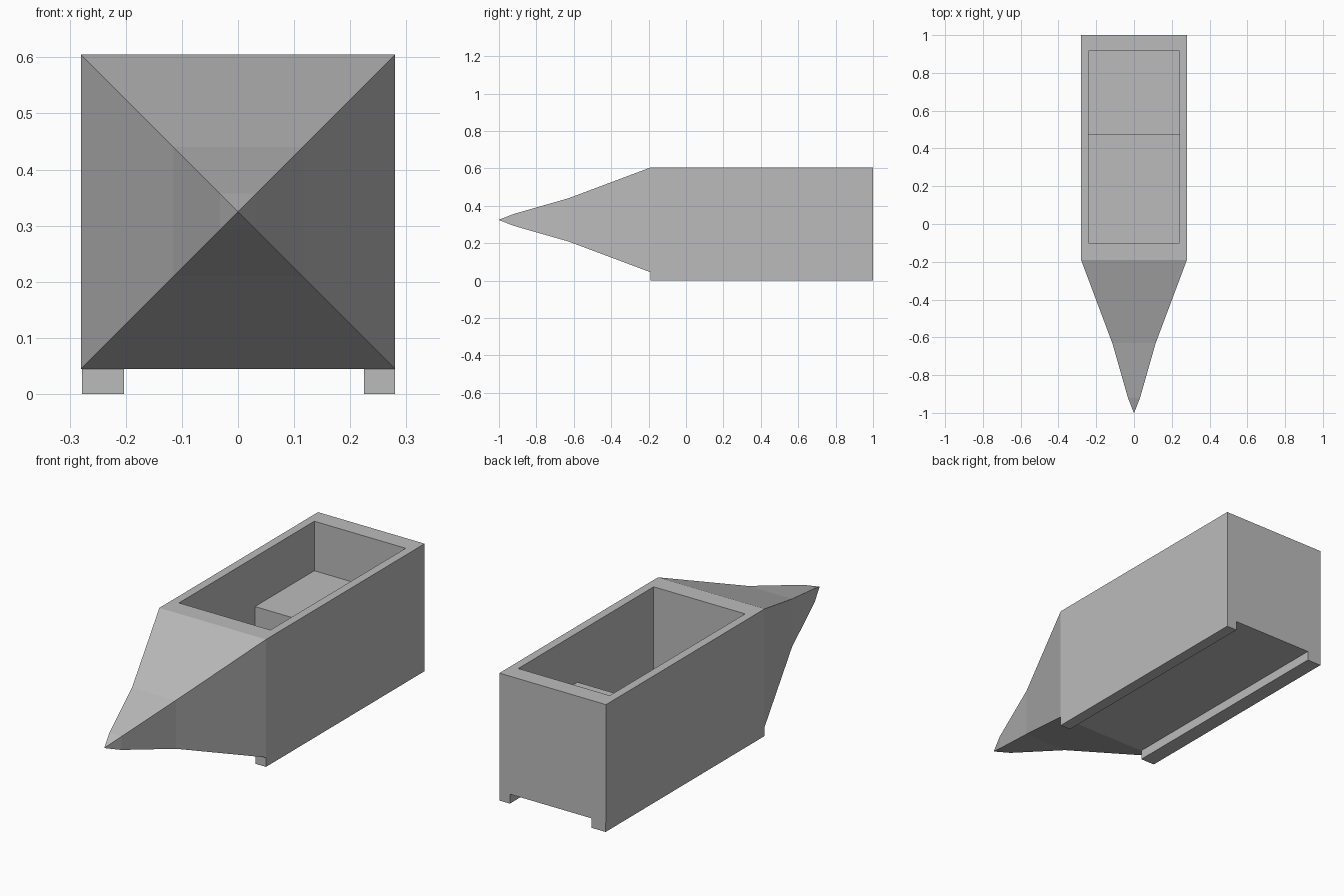
import bpy, bmesh

cube = bpy.data.objects.get("Cube")
if cube:
    bpy.data.objects.remove(cube, do_unlink=True)

GREY = (0.5, 0.5, 0.5, 1.0)
grey = bpy.data.materials.new("plain_grey")
grey.use_nodes = True
grey.diffuse_color = GREY
grey.node_tree.nodes["Principled BSDF"].inputs["Base Color"].default_value = GREY

HALF = 0.28                  # half width of the hull
BOTTOM, TOP = 0.045, 0.605   # hull underside and rim
FRONT, BACK = -0.19, 1.0     # straight part of the hull
MID = (BOTTOM + TOP) / 2


def loft(name, rings, cap_start=True, cap_end=True):
    """Join four-cornered rings into one flat-shaded object."""
    bm = bmesh.new()
    loops = [[bm.verts.new(p) for p in ring] for ring in rings]
    for a, b in zip(loops, loops[1:]):
        for i in range(4):
            j = (i + 1) % 4
            bm.faces.new((a[i], a[j], b[j], b[i]))
    if cap_start:
        bm.faces.new(loops[0][::-1])
    if cap_end:
        bm.faces.new(loops[-1])
    bmesh.ops.recalc_face_normals(bm, faces=bm.faces)
    mesh = bpy.data.meshes.new(name)
    bm.to_mesh(mesh)
    bm.free()
    mesh.materials.append(grey)
    obj = bpy.data.objects.new(name, mesh)
    bpy.context.collection.objects.link(obj)
    return obj


def level(x0, x1, y0, y1, z):
    """Horizontal rectangle."""
    return [(x0, y0, z), (x1, y0, z), (x1, y1, z), (x0, y1, z)]


def upright(half, y):
    """Upright square across the nose."""
    return [(sx * half, y, MID + sz * half)
            for sx, sz in ((-1, -1), (1, -1), (1, 1), (-1, 1))]


def box(name, x0, x1, y0, y1, z0, z1):
    return loft(name, [level(x0, x1, y0, y1, z) for z in (z0, z1)])


# Open hull: outside wall, rim, inside wall and floor in one skin
outer = (-HALF, HALF, FRONT, BACK)
inner = (-0.24, 0.24, -0.10, 0.915)
FLOOR = 0.09
loft("hull", [level(*outer, BOTTOM), level(*outer, TOP),
              level(*inner, TOP), level(*inner, FLOOR)])

# Pointed nose, slightly concave, ending in a tiny tip
loft("nose", [upright(HALF, FRONT), upright(0.115, -0.63),
              upright(0.032, -0.92), upright(0.001, -1.0)], cap_start=False)

# Raised bench filling the rear of the cockpit
box("seat", inner[0], inner[1], 0.47, inner[3], FLOOR, 0.37)

# Runners under both sides, the right one a little wider
box("right_runner", -0.278, -0.203, FRONT, BACK, 0, BOTTOM)
box("left_runner", 0.225, HALF, FRONT, BACK, 0, BOTTOM)
